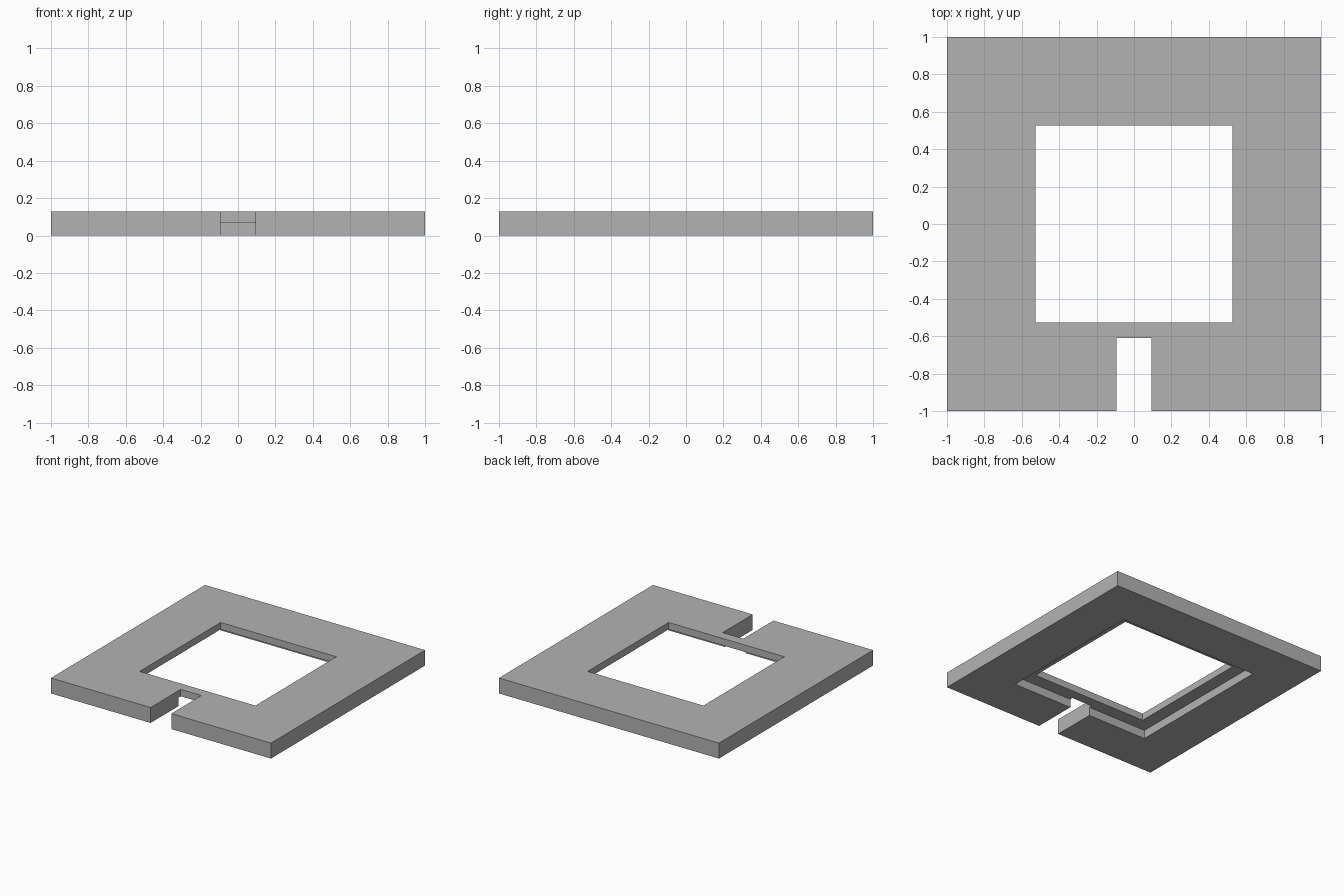
import bpy

cube = bpy.data.objects.get("Cube")
if cube:
    bpy.data.objects.remove(cube, do_unlink=True)

HEIGHT = 0.127
LEDGE = 0.07      # underside of the inner lip
OVER = 0.1        # cutter overshoot

grey = bpy.data.materials.new("plain_grey")
grey.use_nodes = True
colour = (0.45, 0.45, 0.45, 1)
grey.diffuse_color = colour
grey.node_tree.nodes["Principled BSDF"].inputs["Base Color"].default_value = colour


def box(name, low, high):
    """Box between two opposite corners."""
    centre = [(a + b) / 2 for a, b in zip(low, high)]
    bpy.ops.mesh.primitive_cube_add(size=1, location=centre)
    ob = bpy.context.object
    ob.name = name
    ob.scale = [b - a for a, b in zip(low, high)]
    bpy.ops.object.transform_apply(location=True, rotation=False, scale=True)
    ob.data.materials.append(grey)
    return ob


def cut(target, cutter):
    """Subtract the cutter, then remove it."""
    cutter.hide_render = True
    mod = target.modifiers.new("cut", "BOOLEAN")
    mod.operation = "DIFFERENCE"
    mod.solver = "EXACT"
    mod.object = cutter
    bpy.context.view_layer.objects.active = target
    bpy.ops.object.modifier_apply(modifier=mod.name)
    bpy.data.objects.remove(cutter, do_unlink=True)


# Square plate
frame = box("square_frame", (-1, -1, 0), (1, 1, HEIGHT))

# Central window
w = 0.526
cut(frame, box("window_cutter", (-w, -w, -OVER), (w, w, HEIGHT + OVER)))

# Wider recess on the underside, leaving a thin lip round the window
r = 0.635
cut(frame, box("recess_cutter", (-r, -r, -OVER), (r, r, LEDGE)))

# Slot through the middle of the front side
s = 0.094
cut(frame, box("slot_cutter", (-s, -1 - OVER, -OVER), (s, -0.61, HEIGHT + OVER)))
